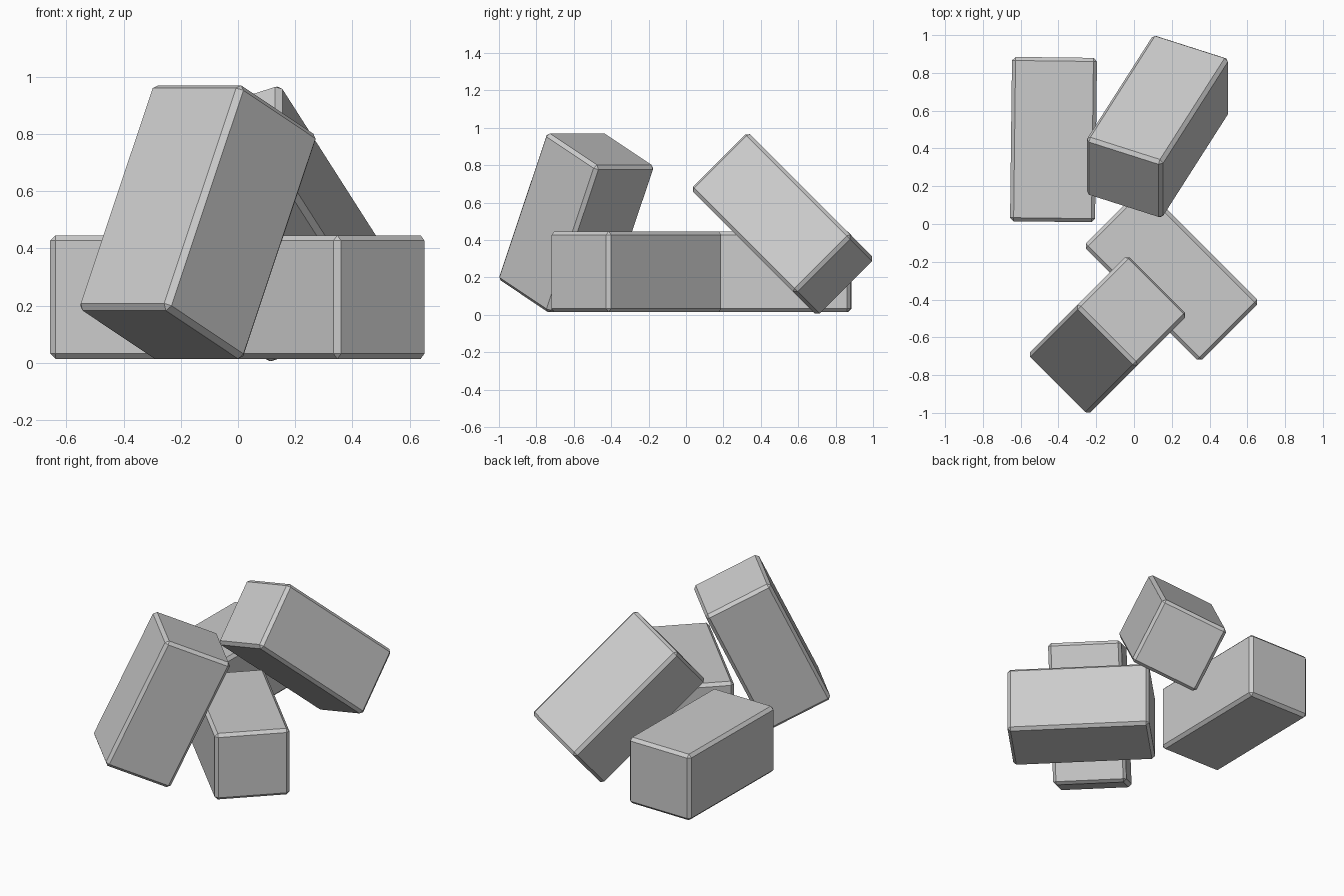
import bpy, bmesh
from math import sin, cos, radians, sqrt
from mathutils import Vector, Matrix

if "Cube" in bpy.data.objects:
    bpy.data.objects.remove(bpy.data.objects["Cube"])

H = 1 / sqrt(2)


def brick(name, centre, wide, long, size=(0.45, 0.87, 0.432), bevel=0.019):
    """Chamfered block oriented by its width and length directions."""
    w = Vector(wide).normalized()
    l = Vector(long).normalized()
    l = (l - w * l.dot(w)).normalized()
    rot = Matrix((w, l, w.cross(l))).transposed().to_4x4()
    bm = bmesh.new()
    bmesh.ops.create_cube(bm, size=1, matrix=Matrix.Diagonal((*size, 1)))
    bmesh.ops.bevel(bm, geom=bm.edges[:], offset=bevel, segments=1,
                    profile=0.5, affect='EDGES')
    bmesh.ops.recalc_face_normals(bm, faces=bm.faces[:])
    mesh = bpy.data.meshes.new(name)
    bm.to_mesh(mesh)
    bm.free()
    ob = bpy.data.objects.new(name, mesh)
    ob.matrix_world = Matrix.Translation(centre) @ rot
    bpy.context.collection.objects.link(ob)
    return ob


# Two blocks lying flat
a = radians(-0.7)
brick("flat_block_back_left", (-0.426, 0.447, 0.23),
      (cos(a), sin(a), 0), (-sin(a), cos(a), 0))
brick("flat_block_front_right", (0.1985, -0.265, 0.23),
      (H, H, 0), (-H, H, 0))

# Block standing at a lean, front left
t = radians(25.3)
brick("leaning_block_front", (-0.14, -0.587, 0.492),
      (H, -H, 0), (-sin(t) * H, -sin(t) * H, -cos(t)))

# Block tipped over, back right
t = radians(24.3)
brick("tipped_block_back", (0.1245, 0.516, 0.486),
      (cos(t), -sin(t) * H, sin(t) * H), (sin(t), cos(t) * H, -cos(t) * H),
      size=(0.442, 0.87, 0.432))
